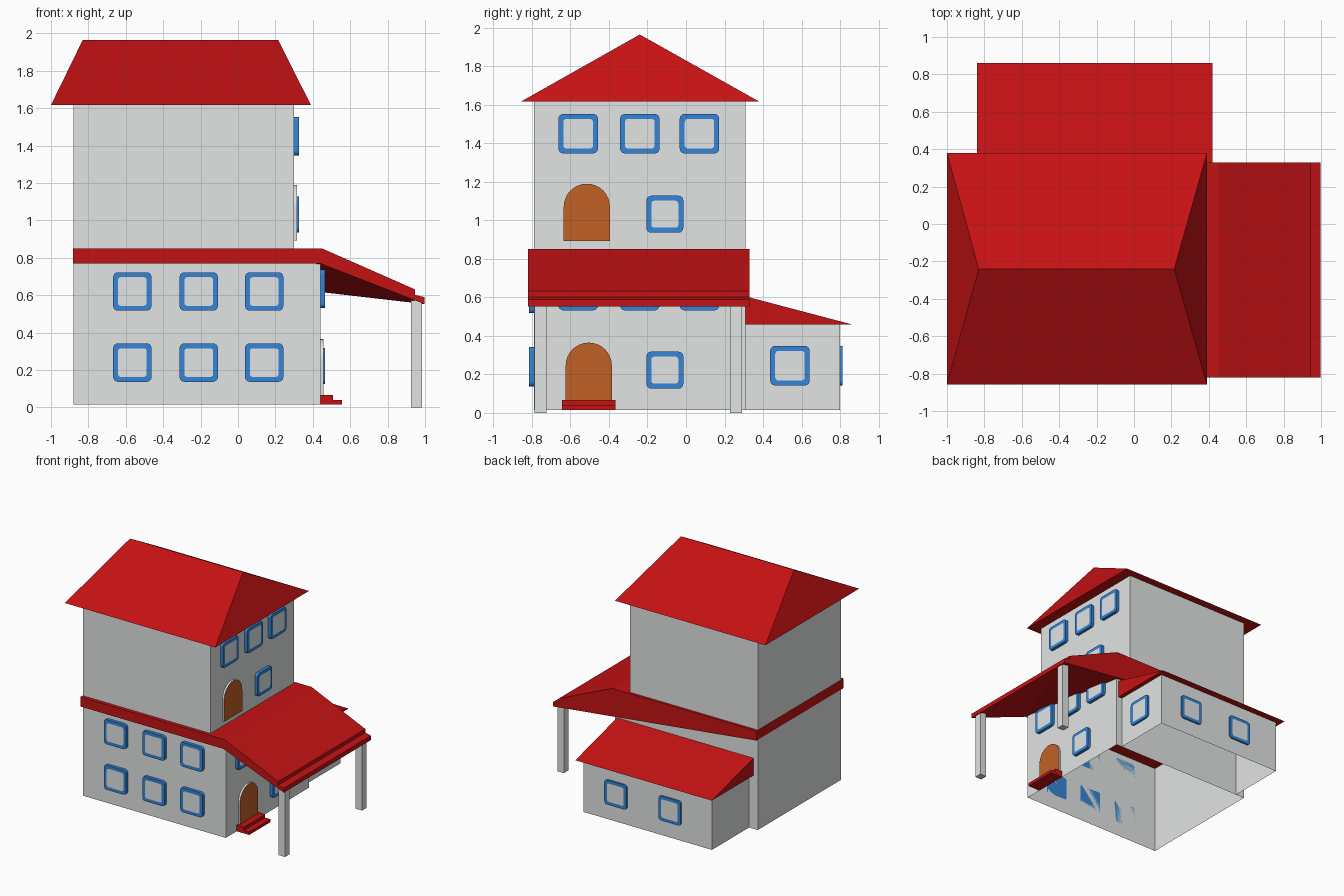
import bpy, bmesh, math
from mathutils import Matrix, Vector

if "Cube" in bpy.data.objects:
    bpy.data.objects.remove(bpy.data.objects["Cube"])


def material(name, rgb):
    m = bpy.data.materials.new(name)
    m.diffuse_color = (*rgb, 1)
    m.use_nodes = True
    m.node_tree.nodes["Principled BSDF"].inputs["Base Color"].default_value = m.diffuse_color
    return m


GREY = material("wall grey", (0.76, 0.77, 0.77))
RED = material("roof red", (0.56, 0.006, 0.007))
BLUE = material("frame blue", (0.033, 0.235, 0.68))
BROWN = material("door brown", (0.54, 0.12, 0.02))


def finish(name, bm, *mats):
    bmesh.ops.recalc_face_normals(bm, faces=bm.faces[:])
    me = bpy.data.meshes.new(name)
    bm.to_mesh(me)
    bm.free()
    for m in mats:
        me.materials.append(m)
    ob = bpy.data.objects.new(name, me)
    bpy.context.collection.objects.link(ob)
    return ob


def box(name, lo, hi, mat, open_ends=False):
    """Box between two corners; open_ends leaves out the floor and ceiling."""
    bm = bmesh.new()
    lo, hi = Vector(lo), Vector(hi)
    bmesh.ops.create_cube(bm, size=1, matrix=Matrix.Translation((lo + hi) / 2)
                          @ Matrix.Diagonal((*(hi - lo), 1)))
    if open_ends:
        bm.normal_update()
        ends = [f for f in bm.faces if abs(f.normal.z) > 0.9]
        bmesh.ops.delete(bm, geom=ends, context='FACES_ONLY')
    return finish(name, bm, mat)


def loft(name, a, b, mat):
    """Solid between two outlines with equal point counts."""
    bm = bmesh.new()
    va, vb = ([bm.verts.new(p) for p in pts] for pts in (a, b))
    n = len(va)
    bm.faces.new(va)
    bm.faces.new(vb)
    for i in range(n):
        j = (i + 1) % n
        bm.faces.new((va[i], va[j], vb[j], vb[i]))
    return finish(name, bm, mat)


def wall_matrix(side, plane, along, z):
    """Local x runs along the wall, local y is up, local z points outward."""
    if side == 'front':
        cols, pos = ((1, 0, 0), (0, 0, 1), (0, -1, 0)), (along, plane, z)
    elif side == 'back':
        cols, pos = ((-1, 0, 0), (0, 0, 1), (0, 1, 0)), (along, plane, z)
    else:
        cols, pos = ((0, 1, 0), (0, 0, 1), (1, 0, 0)), (plane, along, z)
    return Matrix.Translation(pos) @ Matrix(cols).transposed().to_4x4()


def rounded_square(half, r, seg=4):
    pts = []
    for k in range(4):
        for s in range(seg + 1):
            t = math.pi / 2 * (k + s / seg)
            c = math.pi / 2 * k + math.pi / 4
            pts.append(((half - r) * math.copysign(1, math.cos(c)) + r * math.cos(t),
                        (half - r) * math.copysign(1, math.sin(c)) + r * math.sin(t)))
    return pts


def window(name, side, plane, along, z, size=0.205, depth=0.026):
    """Blue rounded plate with a pale pane inset in its front face."""
    bm = bmesh.new()
    outer, inner = rounded_square(size / 2, 0.025), rounded_square(size / 2 - 0.026, 0.015)
    back, front, pane = ([bm.verts.new((x, y, d)) for x, y in pts]
                         for pts, d in ((outer, 0), (outer, depth), (inner, depth)))
    n = len(back)
    for i in range(n):
        j = (i + 1) % n
        bm.faces.new((back[i], back[j], front[j], front[i]))
        bm.faces.new((front[i], front[j], pane[j], pane[i]))
    bm.faces.new(back[::-1])
    bm.faces.new(pane).material_index = 1
    bm.transform(wall_matrix(side, plane, along, z))
    return finish(name, bm, BLUE, GREY)


def door(name, plane, y, z, width=0.24, height=0.298, depth=0.016):
    """Arched slab, brown in front with grey edges."""
    bm = bmesh.new()
    r = width / 2
    pts = [(-r, 0), (r, 0)] + [(r * math.cos(math.pi * i / 16),
                                height - r + r * math.sin(math.pi * i / 16)) for i in range(17)]
    base = bm.faces.new([bm.verts.new((x, h, 0)) for x, h in pts])
    ext = bmesh.ops.extrude_face_region(bm, geom=[base])['geom']
    bmesh.ops.translate(bm, vec=(0, 0, depth),
                        verts=[v for v in ext if isinstance(v, bmesh.types.BMVert)])
    for f in ext:
        if isinstance(f, bmesh.types.BMFace):
            f.material_index = 1
    bm.transform(wall_matrix('right', plane, y, z))
    return finish(name, bm, GREY, BROWN)


# Walls: hollow shells, open underneath
box("lower_walls", (-0.88, -0.79, 0.015), (0.44, 0.31, 0.78), GREY, True)
box("upper_walls", (-0.88, -0.79, 0.84), (0.30, 0.31, 1.62), GREY, True)
box("annex_walls", (-0.80, 0.31, 0.015), (0.385, 0.80, 0.465), GREY, True)

# Main hip roof
bm = bmesh.new()
eave = [bm.verts.new((x, y, 1.617)) for x, y in
        ((-1, -0.857), (0.39, -0.857), (0.39, 0.38), (-1, 0.38))]
ra, rb = (bm.verts.new((x, -0.24, 1.965)) for x in (-0.83, 0.215))
a, b, c, d = eave
for f in ((d, c, b, a), (a, b, rb, ra), (c, d, ra, rb), (b, c, rb), (d, a, ra)):
    bm.faces.new(f)
finish("main_roof", bm, RED)

# Middle roof and porch: kinked bottom edge in front, straight one at the back
top = [(-0.882, 0.77), (-0.882, 0.85), (0.45, 0.85), (0.945, 0.632),
       (0.945, 0.602), (0.997, 0.59), (0.997, 0.553)]
bm = bmesh.new()
f_edge = [bm.verts.new((x, -0.82, z)) for x, z in top]
b_edge = [bm.verts.new((x, 0.33, z)) for x, z in top]
kink = bm.verts.new((0.44, -0.82, 0.77))
bm.faces.new(f_edge + [kink])
bm.faces.new(b_edge[::-1])
for i in range(len(top) - 1):
    bm.faces.new((f_edge[i], b_edge[i], b_edge[i + 1], f_edge[i + 1]))
for tri in ((kink, f_edge[-1], b_edge[-1]), (kink, b_edge[-1], b_edge[0]),
            (kink, b_edge[0], f_edge[0])):
    bm.faces.new(tri)
finish("porch_roof", bm, RED)

# Annex lean-to roof
lean = [(0.31, 0.46), (0.86, 0.46), (0.31, 0.605)]
loft("annex_roof", [(-0.84, y, z) for y, z in lean], [(0.42, y, z) for y, z in lean], RED)

# Porch columns and door steps
for i, y in enumerate((-0.755, 0.26)):
    box(f"porch_column_{i}", (0.925, y - 0.031, 0), (0.985, y + 0.031, 0.572), GREY)
stair = [(0.44, 0.015), (0.555, 0.015), (0.555, 0.04), (0.507, 0.04), (0.507, 0.068), (0.44, 0.068)]
loft("door_steps", [(x, -0.645, z) for x, z in stair], [(x, -0.365, z) for x, z in stair], RED)

# Doors
door("lower_door", 0.44, -0.505, 0.067)
door("upper_door", 0.30, -0.515, 0.892)

# Windows
for i, x in enumerate((-0.565, -0.21, 0.14)):
    for j, z in enumerate((0.24, 0.62)):
        window(f"front_window_{i}_{j}", 'front', -0.79, x, z)
for i, y in enumerate((-0.56, -0.24, 0.07)):
    window(f"upper_side_window_{i}", 'right', 0.30, y, 1.45)
    window(f"porch_window_{i}", 'right', 0.44, y, 0.635)
window("upper_door_window", 'right', 0.30, -0.11, 1.032, 0.192)
window("lower_door_window", 'right', 0.44, -0.11, 0.222, 0.192)
window("annex_side_window", 'right', 0.385, 0.54, 0.245, depth=0.016)
for i, x in enumerate((0.083, -0.417)):
    window(f"annex_back_window_{i}", 'back', 0.80, x, 0.245, depth=0.014)
